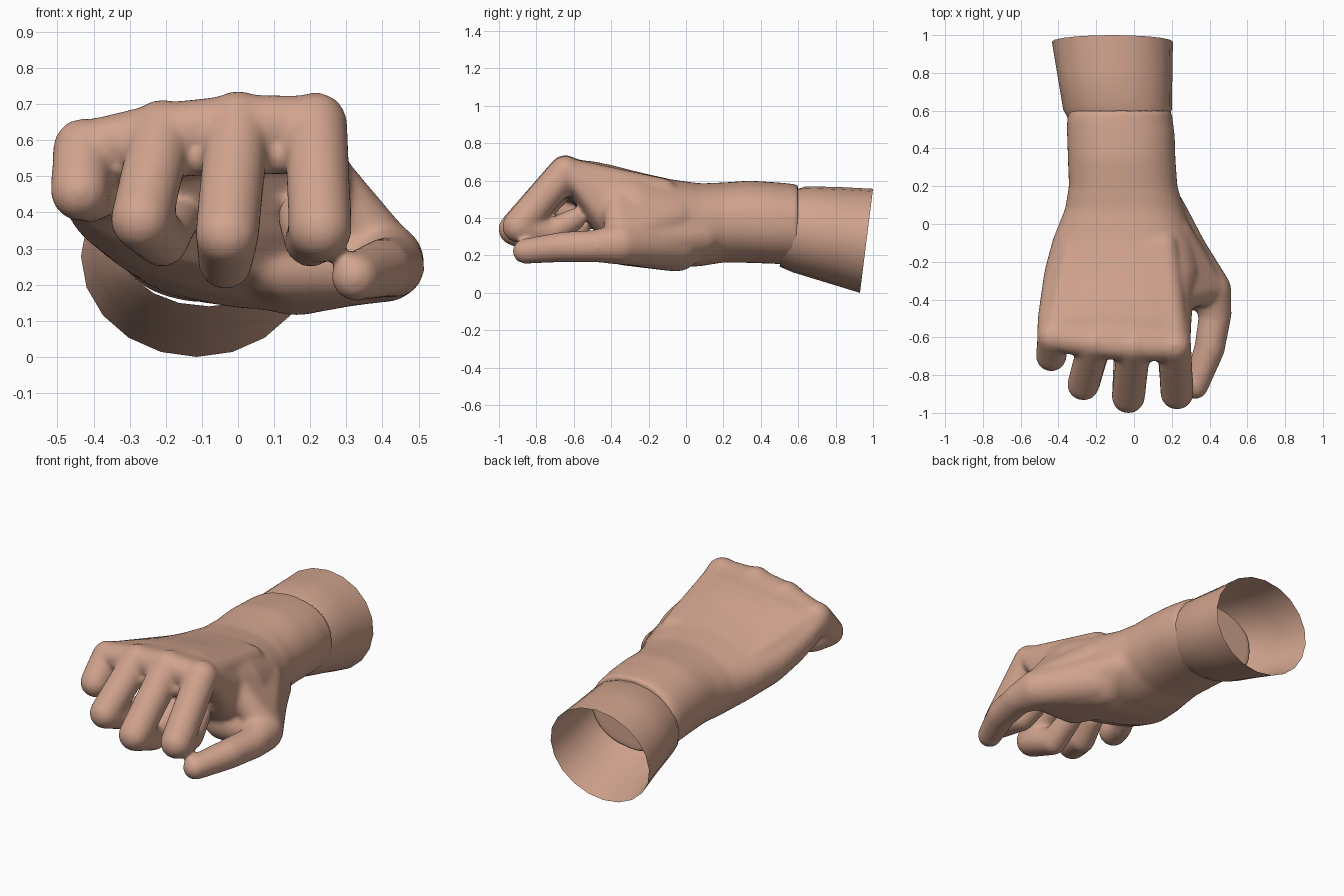
import bpy, bmesh, math
from mathutils import Vector

skin = bpy.data.materials.new("skin")
skin.diffuse_color = (0.64, 0.37, 0.27, 1)


def ball_points(x, y, z, r, n=160):
    """Evenly spread points on a ball, slightly oversized to offset the softening."""
    pts = []
    r += 0.002
    for i in range(n):
        h = 1 - 2 * (i + 0.5) / n
        a = i * math.pi * (3 - math.sqrt(5))
        s = math.sqrt(1 - h * h)
        pts.append(Vector((x + r * s * math.cos(a), y + r * s * math.sin(a), z + r * h)))
    return pts


def add_hull(target, balls):
    """Wrap a tight skin round several balls and add it to the target mesh."""
    bm = bmesh.new()
    for b in balls:
        for p in ball_points(*b):
            bm.verts.new(p)
    bmesh.ops.convex_hull(bm, input=bm.verts[:])
    bmesh.ops.delete(bm, geom=[v for v in bm.verts if not v.link_faces], context='VERTS')
    bmesh.ops.recalc_face_normals(bm, faces=bm.faces[:])
    me = bpy.data.meshes.new("tmp")
    bm.to_mesh(me)
    bm.free()
    target.from_mesh(me)
    bpy.data.meshes.remove(me)


def add_chain(target, balls):
    for a, b in zip(balls, balls[1:]):
        add_hull(target, [a, b])


def add_loft(bm, sections, n, cap, slant=0.0):
    """Loft superellipse sections: y, x0, x1, top left/right, bottom left/right, power."""
    rings = []
    for y, x0, x1, tl, tr, bl, br, e in sections:
        ring = []
        for i in range(n):
            a = 2 * math.pi * i / n
            c, s = math.cos(a), math.sin(a)
            u = math.copysign(abs(c) ** (2 / e), c)
            v = math.copysign(abs(s) ** (2 / e), s)
            t = (u + 1) / 2
            top, bot = tl + (tr - tl) * t, bl + (br - bl) * t
            ring.append(bm.verts.new((x0 + (x1 - x0) * t, y - slant * (1 - v) / 2,
                                      (top + bot) / 2 + (top - bot) / 2 * v)))
        rings.append(ring)
    for r, q in zip(rings, rings[1:]):
        for i in range(n):
            j = (i + 1) % n
            bm.faces.new((r[i], r[j], q[j], q[i]))
    if cap:
        bm.faces.new(rings[0])
        bm.faces.new(rings[-1])
    bmesh.ops.recalc_face_normals(bm, faces=bm.faces[:])


def make_object(name, bm):
    me = bpy.data.meshes.new(name)
    bm.to_mesh(me)
    bm.free()
    for p in me.polygons:
        p.use_smooth = True
    me.materials.append(skin)
    ob = bpy.data.objects.new(name, me)
    bpy.context.collection.objects.link(ob)
    return ob


# Wrist and palm
hand = bmesh.new()
add_loft(hand, [
    (0.60, -0.345, 0.20, 0.575, 0.58, 0.155, 0.155, 2.2),
    (0.55, -0.355, 0.205, 0.585, 0.585, 0.15, 0.15, 2.2),
    (0.48, -0.355, 0.215, 0.59, 0.592, 0.155, 0.155, 2.2),
    (0.34, -0.35, 0.22, 0.60, 0.60, 0.16, 0.16, 2.2),
    (0.20, -0.345, 0.23, 0.59, 0.59, 0.165, 0.16, 2.2),
    (0.08, -0.365, 0.265, 0.58, 0.59, 0.17, 0.12, 2.2),
    (-0.08, -0.43, 0.32, 0.58, 0.63, 0.22, 0.07, 2.2),
    (-0.25, -0.475, 0.35, 0.60, 0.68, 0.26, 0.09, 2.3),
    (-0.40, -0.497, 0.315, 0.63, 0.72, 0.33, 0.17, 2.5),
    (-0.50, -0.51, 0.305, 0.65, 0.735, 0.40, 0.31, 2.8),
    (-0.62, -0.515, 0.30, 0.65, 0.74, 0.48, 0.53, 3.2),
    (-0.67, -0.49, 0.28, 0.62, 0.72, 0.51, 0.57, 3.2)], 48, True)

# Curled fingers: knuckle, middle joint, end joint, tip
fingers = [
    [(0.215, -0.645, 0.645, 0.087), (0.228, -0.895, 0.355, 0.087),
     (0.20, -0.73, 0.320, 0.070), (0.17, -0.60, 0.39, 0.06)],
    [(0.0, -0.645, 0.648, 0.088), (-0.03, -0.915, 0.340, 0.087),
     (-0.035, -0.74, 0.262, 0.074), (-0.03, -0.58, 0.34, 0.062)],
    [(-0.21, -0.63, 0.627, 0.085), (-0.268, -0.85, 0.380, 0.084),
     (-0.21, -0.70, 0.322, 0.072), (-0.17, -0.56, 0.38, 0.06)],
    [(-0.43, -0.60, 0.580, 0.08), (-0.438, -0.70, 0.458, 0.08),
     (-0.41, -0.60, 0.432, 0.06), (-0.36, -0.50, 0.45, 0.055)]]
for f in fingers:
    add_chain(hand, f)

# Back of the hand: tie neighbouring knuckles to the wrist, with webbing below
for f, g in zip(fingers, fingers[1:]):
    ends = []
    for x, y, z, r in (f[0], g[0]):
        ends += [(x, y, z - 0.004, r * 0.93), (x * 0.75, -0.12, z - 0.105, r * 0.8)]
    add_hull(hand, ends)
    mid = [[a + (b - a) * 0.22 for a, b in zip(k[0], k[1])] for k in (f, g)]
    add_hull(hand, [(p[0], p[1] + 0.035, p[2] - 0.02, 0.055) for p in mid])

# Thumb, its fleshy base and the web to the index finger
add_chain(hand, [(0.20, -0.06, 0.26, 0.13), (0.405, -0.35, 0.262, 0.11),
                 (0.43, -0.48, 0.25, 0.085), (0.40, -0.66, 0.245, 0.08),
                 (0.325, -0.86, 0.222, 0.066)])
add_hull(hand, [(0.16, -0.05, 0.245, 0.13), (0.15, -0.34, 0.26, 0.11),
                (0.04, -0.10, 0.27, 0.13), (0.39, -0.35, 0.262, 0.105),
                (0.17, 0.08, 0.30, 0.10)])
add_hull(hand, [(0.23, -0.38, 0.52, 0.07), (0.39, -0.34, 0.30, 0.09),
                (0.20, -0.06, 0.40, 0.11)])

hand_ob = make_object("hand", hand)
rm = hand_ob.modifiers.new("blend", 'REMESH')
rm.mode = 'VOXEL'
rm.voxel_size = 0.012
rm.use_smooth_shade = True
sm = hand_ob.modifiers.new("soften", 'SMOOTH')
sm.factor = 0.5
sm.iterations = 16

# Open forearm tube: starts inside the wrist, ends in a slanted rim
arm = bmesh.new()
add_loft(arm, [
    (0.57, -0.335, 0.175, 0.53, 0.56, 0.14, 0.14, 2.1),
    (0.64, -0.375, 0.20, 0.565, 0.574, 0.11, 0.11, 2.1),
    (0.82, -0.405, 0.203, 0.565, 0.566, 0.055, 0.055, 2.0),
    (1.00, -0.435, 0.206, 0.556, 0.556, 0.0, 0.0, 2.0)], 20, False, 0.07)
make_object("forearm", arm)
